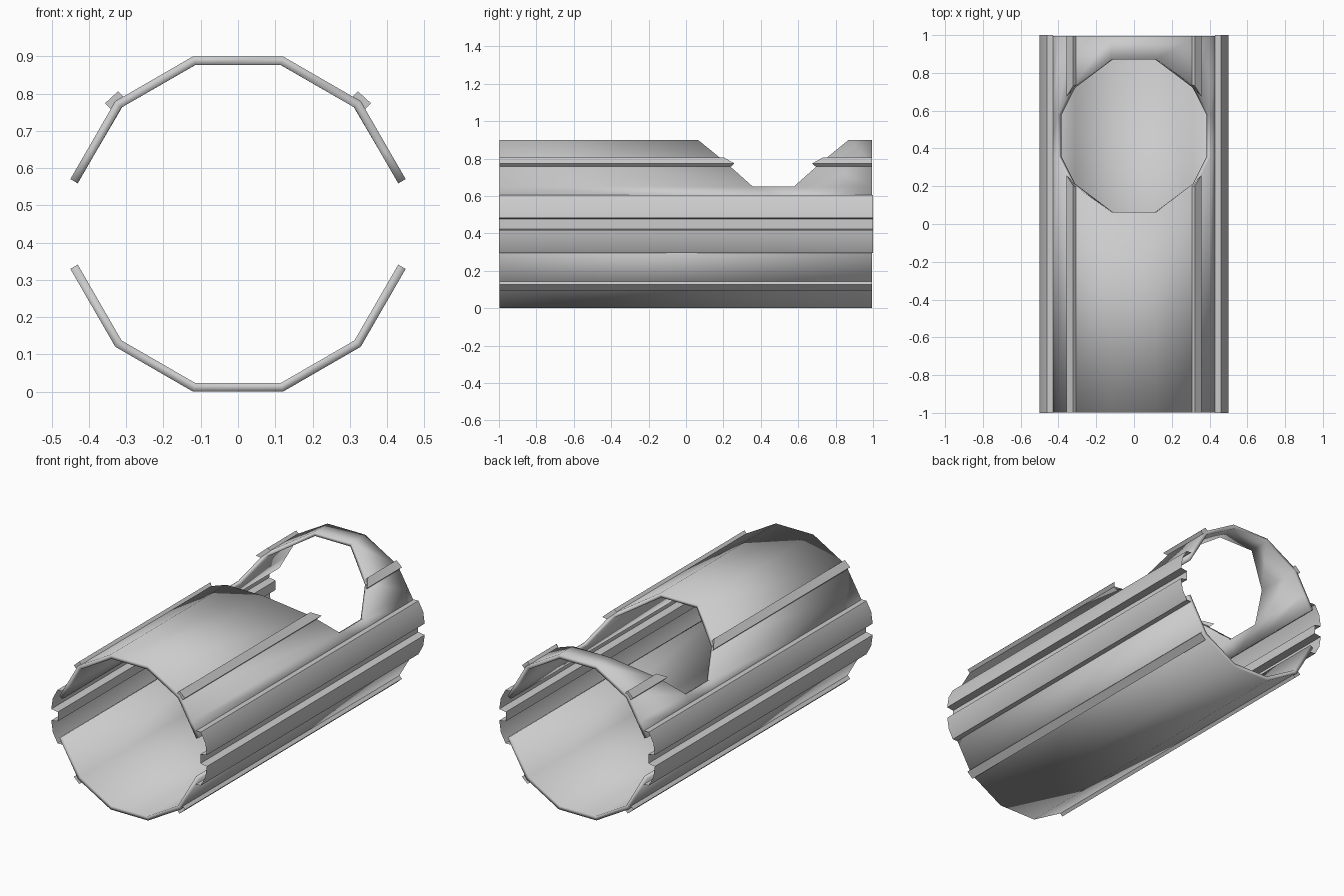
import bpy
from math import radians, sin, cos

if "Cube" in bpy.data.objects:
    bpy.data.objects.remove(bpy.data.objects["Cube"])

CZ = 0.45                        # tube axis height
R = 0.45 / cos(radians(15))      # corner radius of the 12-sided tube
Y0, Y1 = -0.997, 0.995           # tube ends
HY = 0.467                       # centre of the opening along the tube


def corner(deg):
    a = radians(deg)
    return (R * cos(a), CZ + R * sin(a))


def make(name, verts, faces, mirror_x=False, thickness=0.0):
    me = bpy.data.meshes.new(name)
    me.from_pydata(verts, [], faces)
    ob = bpy.data.objects.new(name, me)
    bpy.context.collection.objects.link(ob)
    if thickness:
        m = ob.modifiers.new("wall", 'SOLIDIFY')
        m.thickness = thickness
        m.offset = -1
        m.use_even_offset = True
    if mirror_x:
        ob.modifiers.new("mirror", 'MIRROR')
    bpy.context.view_layer.objects.active = ob
    ob.select_set(True)
    bpy.ops.object.shade_smooth_by_angle(angle=radians(35))
    ob.select_set(False)
    return ob


def sheet(name, profile, y0, y1, **kw):
    """Open profile of (x, z) points stretched along y."""
    n = len(profile)
    verts = [(x, y, z) for y in (y0, y1) for x, z in profile]
    faces = [(i, i + 1, n + i + 1, n + i) for i in range(n - 1)]
    return make(name, verts, faces, **kw)


# Upper shell: wall stations with the half length of the opening at each
half = [(corner(15), 0.11), ((0.404, 0.65), 0.11), (corner(45), 0.255), (corner(75), 0.403)]
stations = [((-x, z), h) for (x, z), h in half] + half[::-1]
verts, faces = [], []
for (x, z), h in stations:
    verts += [(x, y, z) for y in (Y0, HY - h, HY + h, Y1)]
last = len(stations) - 2
for i in range(last + 1):
    for j in range(3):
        if j == 1 and 0 < i < last:
            continue             # opening
        a = 4 * i + j
        faces.append((a, a + 4, a + 5, a + 1))
make("upper_shell", verts, faces, thickness=0.023)

# Lower shell
sheet("lower_shell", [corner(-d) for d in (15, 45, 75, 105, 135, 165)], Y0, Y1, thickness=0.023)


# Upper ridges: closed bars, cut on a slant at the opening
def ridge_bar(name, y_end, side):
    pts = [((0.306, 0.790), 0.27), ((0.322, 0.806), 0.265),
           ((0.357, 0.774), 0.208), ((0.341, 0.758), 0.225)]
    verts = [(x, y_end, z) for (x, z), h in pts]
    verts += [(x, HY + side * h, z) for (x, z), h in pts]
    faces = [(0, 1, 2, 3), (7, 6, 5, 4)]
    faces += [(i, 4 + i, 4 + (i + 1) % 4, (i + 1) % 4) for i in range(4)]
    if side < 0:
        faces = [f[::-1] for f in faces]
        faces = [f[::-1] for f in faces[:2]] + [f[::-1] for f in faces[2:]]
    else:
        faces = [f[::-1] for f in faces]
    make(name, verts, faces, mirror_x=True)


ridge_bar("front_upper_ridge", Y0, -1)
ridge_bar("back_upper_ridge", Y1, 1)

# Lower ridges: open folded strips
sheet("lower_ridge", [(0.341, 0.142), (0.357, 0.126), (0.322, 0.094), (0.306, 0.110)],
      Y0, Y1, mirror_x=True)

# Side rails: folded strip with two lobes and a groove between
lobe = [(0.43, 0.605), (0.46, 0.605), (0.49, 0.55), (0.5, 0.483), (0.458, 0.477)]
rail = lobe + [(x, 2 * CZ - z) for x, z in lobe[::-1]]
sheet("side_rail", rail, -1.0, 1.0, mirror_x=True)
